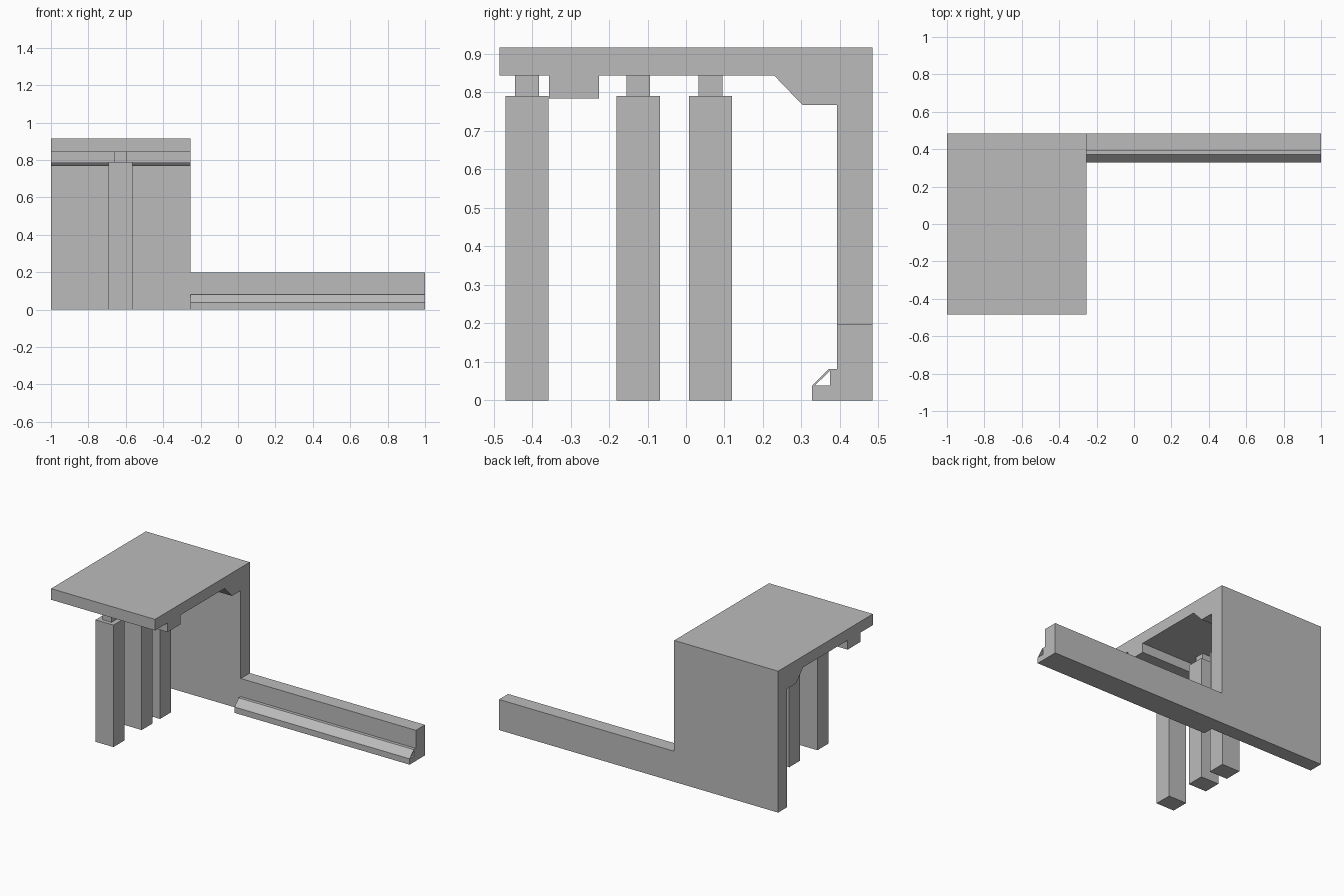
import bpy
import bmesh

if "Cube" in bpy.data.objects:
    bpy.data.objects.remove(bpy.data.objects["Cube"], do_unlink=True)

# Single concrete colour
grey = bpy.data.materials.new("concrete_grey")
grey.use_nodes = True
colour = (0.5, 0.5, 0.5, 1)
grey.diffuse_color = colour
grey.node_tree.nodes["Principled BSDF"].inputs["Base Color"].default_value = colour


def extrude_profile(name, profile, x0, x1):
    """Extrude a closed (y, z) outline along x from x0 to x1."""
    bm = bmesh.new()
    face = bm.faces.new([bm.verts.new((x0, y, z)) for y, z in profile])
    result = bmesh.ops.extrude_face_region(bm, geom=[face])
    moved = [v for v in result["geom"] if isinstance(v, bmesh.types.BMVert)]
    bmesh.ops.translate(bm, verts=moved, vec=(x1 - x0, 0, 0))
    bmesh.ops.recalc_face_normals(bm, faces=bm.faces)
    mesh = bpy.data.meshes.new(name)
    bm.to_mesh(mesh)
    bm.free()
    mesh.materials.append(grey)
    obj = bpy.data.objects.new(name, mesh)
    bpy.context.collection.objects.link(obj)
    return obj


def box(name, x0, x1, y0, y1, z0, z1):
    return extrude_profile(name, [(y0, z0), (y1, z0), (y1, z1), (y0, z1)], x0, x1)


LEFT, STEP, RIGHT = -1, -0.255, 1
BACK, WALL = 0.485, 0.392
TOP, SOFFIT = 0.916, 0.844

# Roof slab with front beam, sloped haunch and back wall in one profile
extrude_profile("roof_and_back_wall", [
    (BACK, 0), (BACK, TOP), (-BACK, TOP), (-BACK, SOFFIT),
    (-0.356, SOFFIT), (-0.356, 0.784), (-0.226, 0.784), (-0.226, SOFFIT),
    (0.229, SOFFIT), (0.303, 0.767), (WALL, 0.767), (WALL, 0),
], LEFT, STEP)

# Low wall with a stepped foot
extrude_profile("low_wall", [
    (BACK, 0), (BACK, 0.198), (WALL, 0.198), (WALL, 0.081),
    (0.374, 0.081), (0.374, 0.038), (0.328, 0.038), (0.328, 0),
], STEP, RIGHT)

# Thin sloped cover over the hollow channel
extrude_profile("sloped_cover", [
    (0.328, 0.038), (0.334, 0.038), (0.374, 0.076), (0.374, 0.081), (0.371, 0.081),
], STEP, RIGHT)

# Row of square posts with narrow necks under the roof
MID_X = -0.628
for label, y in (("front", -0.413), ("middle", -0.124), ("rear", 0.064)):
    for part, hx, hy, z0, z1 in (("post", 0.064, 0.056, 0, 0.79),
                                 ("neck", 0.033, 0.031, 0.79, SOFFIT)):
        box(f"{label}_{part}", MID_X - hx, MID_X + hx, y - hy, y + hy, z0, z1)
